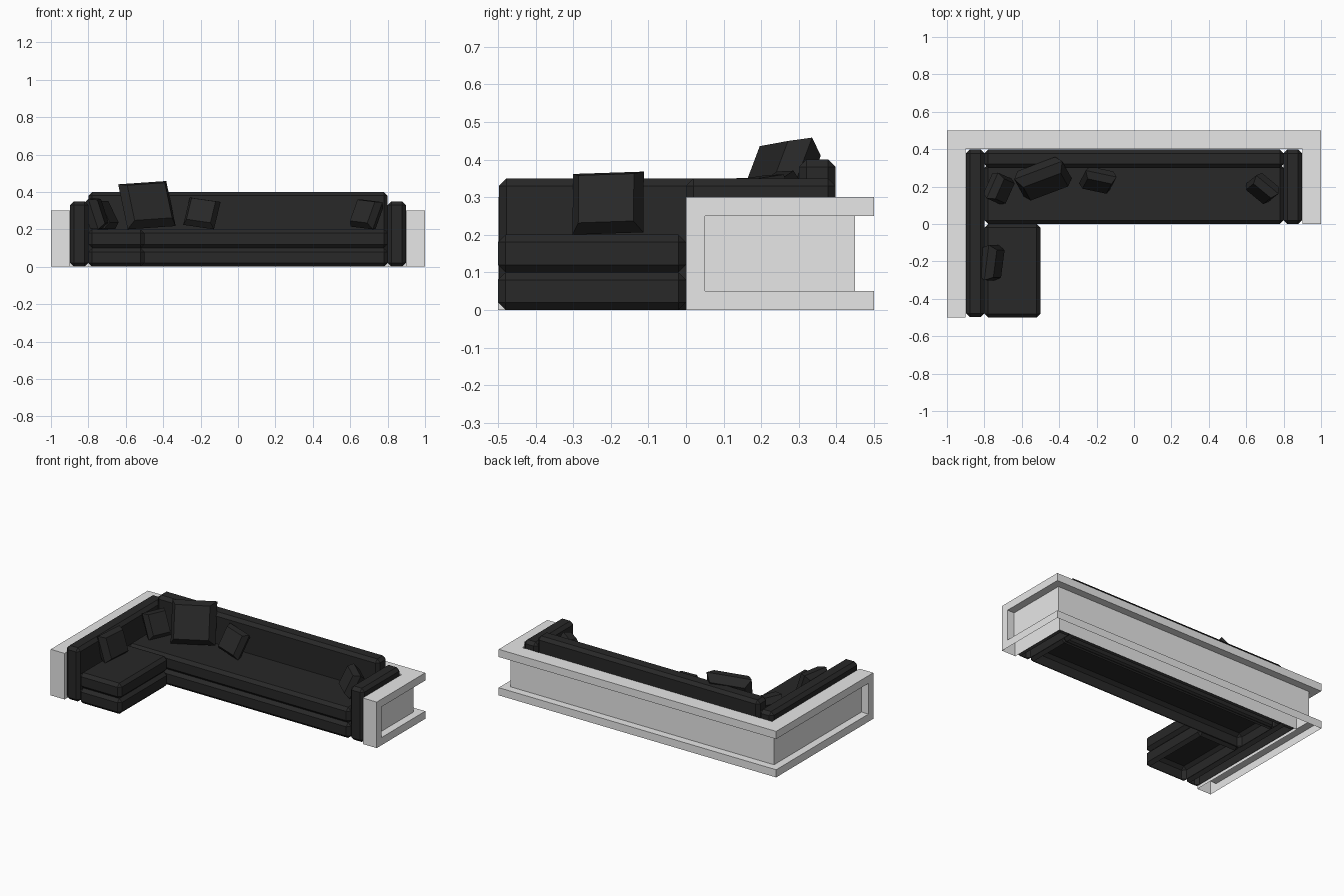
import bpy, bmesh
from math import radians
from mathutils import Matrix, Vector

cube = bpy.data.objects.get("Cube")
if cube:
    bpy.data.objects.remove(cube, do_unlink=True)


def material(name, color):
    m = bpy.data.materials.new(name)
    m.diffuse_color = color
    m.use_nodes = True
    bsdf = m.node_tree.nodes["Principled BSDF"]
    bsdf.inputs["Base Color"].default_value = color
    bsdf.inputs["Roughness"].default_value = 0.8
    return m


FABRIC = material("charcoal fabric", (0.021, 0.021, 0.021, 1))
PANEL = material("light grey panel", (0.8, 0.8, 0.8, 1))
SEAT_TOP = 0.2


def finish(name, bm, mat):
    mesh = bpy.data.meshes.new(name)
    bm.to_mesh(mesh)
    bm.free()
    mesh.materials.append(mat)
    obj = bpy.data.objects.new(name, mesh)
    bpy.context.scene.collection.objects.link(obj)
    return obj


def block(name, low, high, chamfer=0.02):
    """Upholstered box with chamfered edges, left open where it meets the floor."""
    low, high = Vector(low), Vector(high)
    bm = bmesh.new()
    bmesh.ops.create_cube(bm, size=1)
    bmesh.ops.scale(bm, verts=bm.verts, vec=high - low)
    bmesh.ops.translate(bm, verts=bm.verts, vec=(low + high) / 2)
    bmesh.ops.bevel(bm, geom=bm.edges[:], offset=chamfer, segments=1,
                    profile=0.5, affect='EDGES')
    bm.normal_update()
    under = [f for f in bm.faces if f.normal.z < -0.9 and low.z == 0]
    bmesh.ops.delete(bm, geom=under, context='FACES')
    return finish(name, bm, FABRIC)


def pillow(name, x, y, size, yaw, tilt, roll=0):
    """Cushion widest at its middle seam, leaning back on the seat."""
    bm = bmesh.new()
    bmesh.ops.create_cube(bm, size=1)
    bmesh.ops.bisect_plane(bm, geom=bm.verts[:] + bm.edges[:] + bm.faces[:],
                           plane_co=(0, 0, 0), plane_no=(0, 1, 0))
    for v in bm.verts:
        if abs(v.co.y) > 0.1:
            v.co.x *= 0.78
            v.co.z *= 0.78
    bmesh.ops.scale(bm, verts=bm.verts, vec=size)
    turn = (Matrix.Rotation(radians(yaw), 3, 'Z')
            @ Matrix.Rotation(radians(-tilt), 3, 'X')
            @ Matrix.Rotation(radians(roll), 3, 'Y'))
    bmesh.ops.rotate(bm, verts=bm.verts, matrix=turn)
    # centre the footprint on (x, y) and rest the lowest corner on the seat
    xs, ys, zs = zip(*(v.co for v in bm.verts))
    bmesh.ops.translate(bm, verts=bm.verts, vec=(
        x - (min(xs) + max(xs)) / 2, y - (min(ys) + max(ys)) / 2,
        SEAT_TOP - min(zs)))
    return finish(name, bm, FABRIC)


# Surrounding shelf: one hollow shell with a channel running round the outside
def outline(inset):
    side, back = 1 - inset, 0.5 - inset
    return [(-0.9, -0.5), (-0.9, 0.4), (0.9, 0.4), (0.9, 0), (1, 0), (1, 0.05),
            (side, 0.05), (side, back), (-side, back), (-side, -0.45),
            (-1, -0.45), (-1, -0.5)]


bm = bmesh.new()
rings = [[bm.verts.new((x, y, z)) for x, y in outline(inset)]
         for inset, z in ((0, 0), (0, 0.05), (0.05, 0.05),
                          (0.05, 0.25), (0, 0.25), (0, 0.3))]
for lower, upper in zip(rings, rings[1:]):
    for i in range(len(lower)):
        bm.faces.new((lower[i], lower[i - 1], upper[i - 1], upper[i]))
bm.faces.new(rings[-1])
bmesh.ops.remove_doubles(bm, verts=bm.verts, dist=0.0001)
bmesh.ops.recalc_face_normals(bm, faces=bm.faces)
finish("surround_shelf", bm, PANEL)

# Seats: a base and a cushion for the long part and the chaise
for part, low, high in (("long", (-0.8, 0), (0.8, 0.32)),
                        ("chaise", (-0.8, -0.5), (-0.5, 0))):
    block(part + "_base", (*low, 0), (*high, 0.1))
    block(part + "_cushion", (*low, 0.1), (*high, SEAT_TOP))

# Backrest and arms
block("backrest", (-0.8, 0.3, 0), (0.8, 0.398, 0.4))
block("right_arm", (-0.898, -0.498, 0), (-0.8, 0.398, 0.35))
block("left_arm", (0.8, 0, 0), (0.898, 0.398, 0.35))

# Loose pillows
pillow("chaise_pillow", -0.762, -0.207, (0.19, 0.085, 0.17), 82, 18, -2)
pillow("corner_pillow", -0.722, 0.19, (0.15, 0.08, 0.165), 66, 28)
pillow("large_pillow", -0.487, 0.242, (0.275, 0.1, 0.262), 19, 23, -4)
pillow("small_pillow", -0.193, 0.235, (0.17, 0.075, 0.165), -8, 26, 9)
pillow("left_pillow", 0.687, 0.19, (0.155, 0.08, 0.16), -37, 24, 6)
